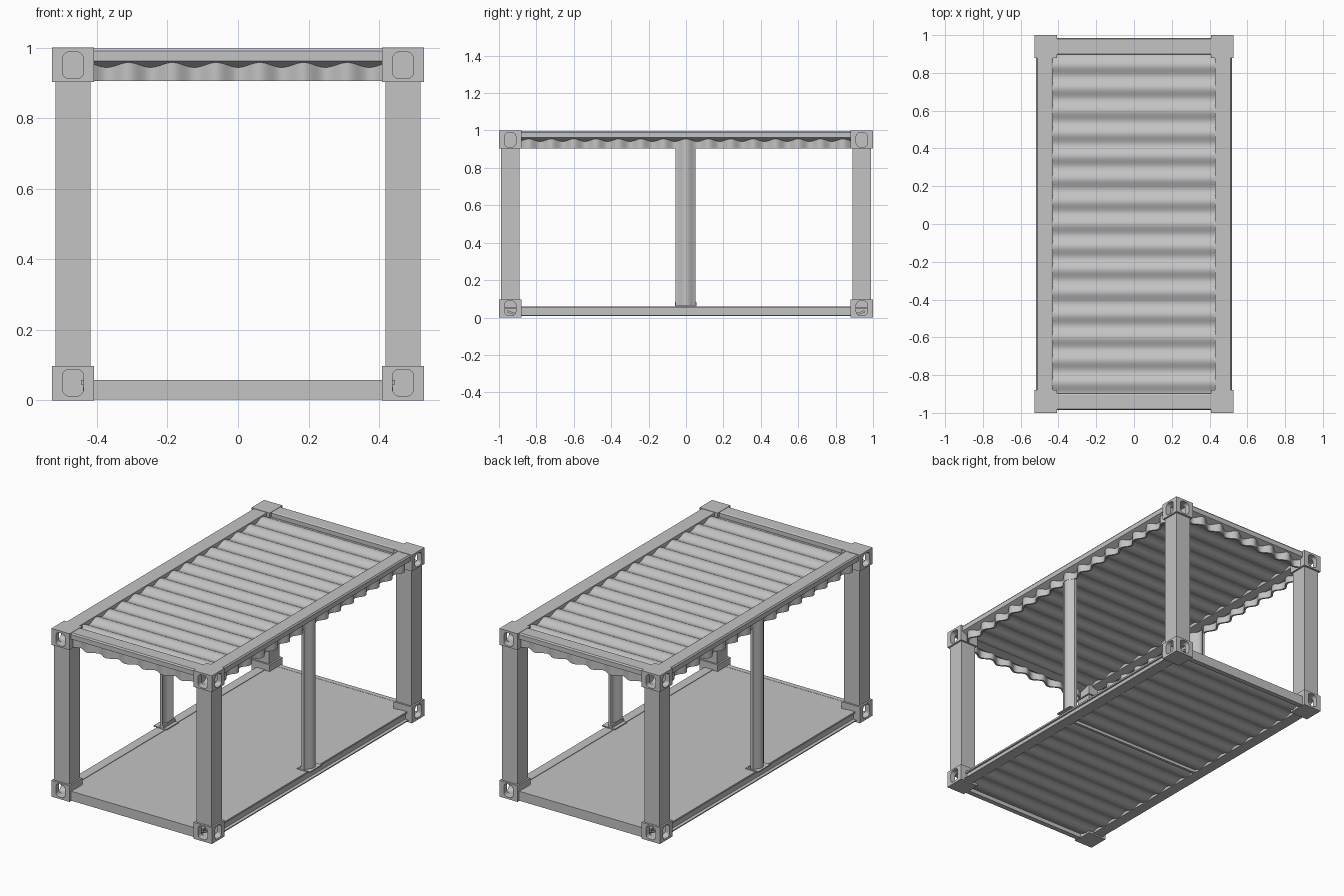
import bpy, bmesh, math
from mathutils import Vector

old = bpy.data.objects.get("Cube")
if old:
    bpy.data.objects.remove(old, do_unlink=True)

steel = bpy.data.materials.new("grey_steel")
steel.use_nodes = True
GREY = (0.55, 0.55, 0.55, 1)
steel.diffuse_color = GREY
steel.node_tree.nodes["Principled BSDF"].inputs["Base Color"].default_value = GREY

HALF = 0.5    # mid height, used as the mirror plane for corner blocks


def prism(name, profile, axis, start, end, mirror="", smooth=False, origin_z=0):
    """Extrude a 2D profile along an axis; profile holds the other two axes in order."""
    k = "xyz".index(axis)

    def place(p, t):
        co = list(p)
        co.insert(k, t)
        return Vector(co) - Vector((0, 0, origin_z))

    bm = bmesh.new()
    a = [bm.verts.new(place(p, start)) for p in profile]
    b = [bm.verts.new(place(p, end)) for p in profile]
    n = len(a)
    bm.faces.new(a)
    bm.faces.new(b[::-1])
    for i in range(n):
        j = (i + 1) % n
        bm.faces.new((a[i], b[i], b[j], a[j]))
    bmesh.ops.recalc_face_normals(bm, faces=bm.faces[:])
    mesh = bpy.data.meshes.new(name)
    bm.to_mesh(mesh)
    bm.free()
    mesh.materials.append(steel)
    ob = bpy.data.objects.new(name, mesh)
    ob.location.z = origin_z
    bpy.context.collection.objects.link(ob)
    if smooth:
        bpy.ops.object.select_all(action="DESELECT")
        ob.select_set(True)
        bpy.context.view_layer.objects.active = ob
        bpy.ops.object.shade_smooth_by_angle(angle=math.radians(35))
    add_mirror(ob, mirror)
    return ob


def add_mirror(ob, axes):
    if axes:
        mod = ob.modifiers.new("mirror", "MIRROR")
        mod.use_axis = [c in axes for c in "xyz"]
        mod.use_mirror_merge = False


def rect(u0, u1, v0, v1):
    return [(u0, v0), (u1, v0), (u1, v1), (u0, v1)]


def wave(u0, u1, mid, amp, thick=0.012, phase=0.0, period=0.12):
    """Closed outline of a corrugated sheet running from u0 to u1."""
    n = round((u1 - u0) / period * 12)
    us = [u0 + (u1 - u0) * i / n for i in range(n + 1)]
    line = [(u, mid + amp * math.cos(math.tau * (u - phase) / period)) for u in us]
    return line + [(u, v - thick) for u, v in reversed(line)]


def swap(points):
    return [(v, u) for u, v in points]


def rounded(cu, cv, hu, hv, r, steps=5):
    """Rounded rectangle outline."""
    pts = []
    for q, (su, sv) in enumerate([(1, 1), (-1, 1), (-1, -1), (1, -1)]):
        for i in range(steps + 1):
            t = math.pi / 2 * (q + i / steps)
            pts.append((cu + su * (hu - r) + r * math.cos(t),
                        cv + sv * (hv - r) + r * math.sin(t)))
    return pts


# Corner blocks with oval openings in both outer faces
corner = prism("corner_blocks", rect(0.408, 0.528, 0.88, 1.0), "z", 0, 0.097, origin_z=HALF)
cutters = [
    prism("end_opening_cutter", rounded(0.468, 0.05, 0.03, 0.038, 0.02), "y", 0.9, 1.05),
    prism("side_opening_cutter", rounded(0.94, 0.05, 0.03, 0.038, 0.02), "x", 0.425, 0.6),
]
for cut in cutters:
    cut.hide_render = True
    cut.hide_viewport = True
    cut.display_type = "WIRE"
    mod = corner.modifiers.new("opening", "BOOLEAN")
    mod.operation = "DIFFERENCE"
    mod.solver = "EXACT"
    mod.object = cut
add_mirror(corner, "xyz")

# Corner posts
prism("corner_posts", rect(0.418, 0.518, 0.89, 0.988), "z", 0.09, 0.91, "xy")


# Top rails: flat top, upright outer face, sloping underside
def rail(inner, outer):
    return [(inner, 0.994), (inner + 0.008, 0.998), (outer - 0.006, 0.998), (outer, 0.99),
            (outer, 0.962), (outer - 0.04, 0.942), (inner, 0.955)]


prism("top_end_rails", rail(0.897, 0.985), "x", -0.42, 0.42, "y")
prism("top_side_rails", rail(0.43, 0.518), "y", -0.9, 0.9, "x")

# Corrugated roof
prism("roof_panel", wave(-0.9, 0.9, 0.978, 0.009, phase=0.12), "x", -0.435, 0.435, smooth=True)

# Short corrugated wall strips hanging under the top rails
prism("end_wall_strips", wave(-0.42, 0.42, 0.963, 0.014, period=0.124, phase=0.062), "z",
      0.905, 0.965, "y", True)
prism("side_wall_strips", swap(wave(-0.89, 0.89, 0.49, 0.014)), "z", 0.905, 0.965, "x", True)

# Middle posts, one corrugation wide, on foot plates
prism("middle_posts", swap(wave(-0.056, 0.05, 0.488, 0.014, 0.016)), "z", 0.06, 0.955, "x", True)
prism("foot_plates", rect(0.43, 0.515, -0.058, 0.055), "z", 0.06, 0.066, "x")
prism("foot_lips", rect(0.45, 0.458, -0.058, 0.055), "z", 0.064, 0.082, "x")

# Bottom frame: channel shaped side rails and end beams
channel = [(0.44, 0.008), (0.505, 0.008), (0.505, 0.014), (0.485, 0.014), (0.485, 0.05),
           (0.495, 0.05), (0.495, 0.06), (0.44, 0.06)]
prism("bottom_side_rails", channel, "y", -0.9, 0.9, "x")
prism("bottom_end_beams", rect(0.955, 0.985, 0.002, 0.058), "x", -0.42, 0.42, "y")

# Flat floor over a corrugated underside with a crossbar in the middle
prism("floor", rect(-0.445, 0.445, -0.965, 0.965), "z", 0.045, 0.057)
prism("floor_underside", wave(-0.955, 0.955, 0.03, 0.008), "x", -0.44, 0.44, smooth=True)
prism("floor_crossbar", rect(-0.44, 0.44, -0.008, 0.008), "z", 0.008, 0.045)
